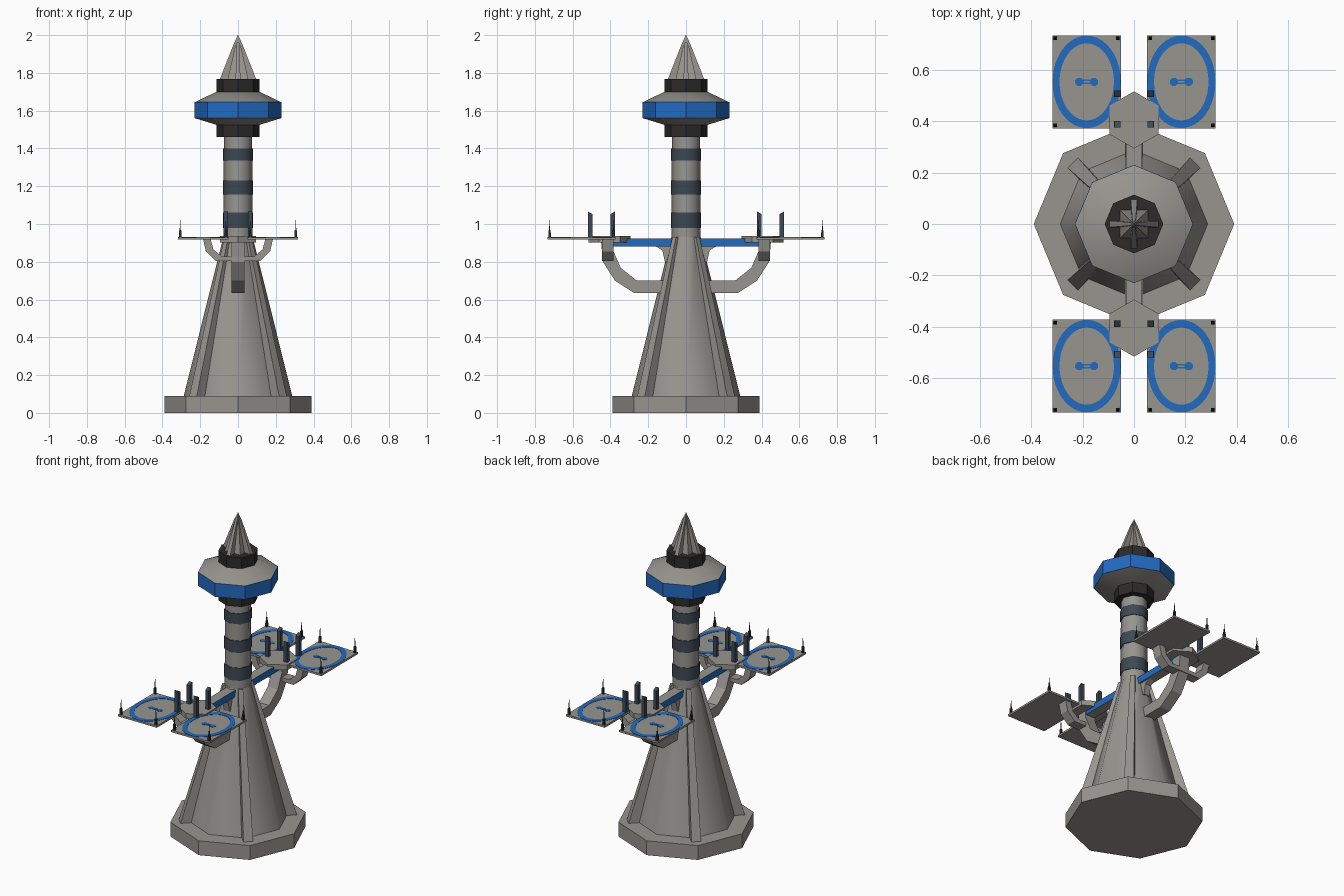
import bpy, bmesh, math
from mathutils import Vector

if "Cube" in bpy.data.objects:
    bpy.data.objects.remove(bpy.data.objects["Cube"])


def material(name, rgb):
    m = bpy.data.materials.new(name)
    m.diffuse_color = (*rgb, 1)
    m.use_nodes = True
    m.node_tree.nodes["Principled BSDF"].inputs["Base Color"].default_value = m.diffuse_color
    return m


GREY = material("concrete grey", (0.31, 0.30, 0.275))
BLUE = material("signal blue", (0.016, 0.145, 0.53))
SLATE = material("slate glass", (0.047, 0.066, 0.088))
DARK = material("dark metal", (0.025, 0.024, 0.023))


def finish(name, bm, mats, smooth=False):
    bmesh.ops.recalc_face_normals(bm, faces=bm.faces)
    me = bpy.data.meshes.new(name)
    bm.to_mesh(me)
    bm.free()
    for m in mats:
        me.materials.append(m)
    ob = bpy.data.objects.new(name, me)
    bpy.context.collection.objects.link(ob)
    if smooth:
        bpy.context.view_layer.objects.active = ob
        ob.select_set(True)
        bpy.ops.object.shade_smooth_by_angle(angle=math.radians(50))
        ob.select_set(False)
    return ob


def loft(name, rings, mats, smooth=False):
    """Join rings of points into a capped solid."""
    bm = bmesh.new()
    vs = [[bm.verts.new(p) for p in ring] for ring in rings]
    n = len(rings[0])
    for a, b in zip(vs, vs[1:]):
        for i in range(n):
            j = (i + 1) % n
            bm.faces.new((a[i], a[j], b[j], b[i]))
    bm.faces.new(vs[0])
    bm.faces.new(vs[-1])
    return finish(name, bm, mats, smooth)


def ngon(r, z, n=8, cx=0, cy=0, turn=0.0):
    return [(cx + r * math.cos(turn + math.tau * i / n),
             cy + r * math.sin(turn + math.tau * i / n), z) for i in range(n)]


def turned(name, profile, mat, n=8, smooth=False, cx=0, cy=0, turn=0.0):
    return loft(name, [ngon(r, z, n, cx, cy, turn) for r, z in profile], [mat], smooth)


def box(name, x0, x1, y0, y1, z0, z1, mat):
    return loft(name, [[(x0, y0, z), (x1, y0, z), (x1, y1, z), (x0, y1, z)]
                       for z in (z0, z1)], [mat])


def fin(name, section, angle, mat):
    """Upright blade: section points are (radius, z, half width)."""
    c, s = math.cos(angle), math.sin(angle)
    return loft(name, [[(r * c - k * w * s, r * s + k * w * c, z) for r, z, w in section]
                       for k in (-1, 1)], [mat])


# Base and tapered tower
turned("base_slab", [(0.39, 0), (0.39, 0.09)], GREY)
turned("tower_cone", [(0.287, 0.09), (0.078, 0.93)], GREY, smooth=True)
for i in range(4):
    fin("tower_rib", [(0.2, 0.09, 0.028), (0.336, 0.09, 0.028),
                      (0.088, 0.93, 0.014), (0.04, 0.93, 0.014)],
        math.radians(45 + 90 * i), GREY)

# Shaft with window bands
turned("shaft", [(0.077, 0.9), (0.075, 1.47)], GREY, smooth=True)
for z0, z1 in ((0.98, 1.06), (1.155, 1.23), (1.335, 1.40)):
    turned("window_band", [(0.08, z0), (0.08, z1)], SLATE, smooth=True)

# Observation saucer
turned("lower_collar", [(0.114, 1.46), (0.114, 1.53)], DARK)
turned("saucer_underside", [(0.114, 1.525), (0.228, 1.56)], GREY, smooth=True)
turned("saucer_rim", [(0.23, 1.56), (0.23, 1.645)], BLUE)
turned("saucer_roof", [(0.228, 1.645), (0.114, 1.70)], GREY, smooth=True)
turned("upper_collar", [(0.114, 1.70), (0.114, 1.768)], DARK)

# Finned spire
turned("spire_core", [(0.078, 1.765), (0.002, 2.0)], GREY, n=4, turn=math.pi / 4)
for i in range(4):
    fin("spire_fin", [(0, 1.765, 0.013), (0.097, 1.765, 0.013),
                      (0.022, 1.955, 0.007), (0, 2.0, 0.001)], i * math.pi / 2, GREY)


def ring_plate(name, cx, cy, outer, inner, z0, z1, mat, n=40):
    """Flat elliptical ring."""
    bm = bmesh.new()
    loops = []
    for (a, b), z in ((outer, z0), (outer, z1), (inner, z1), (inner, z0)):
        loops.append([bm.verts.new((cx + a * math.cos(math.tau * i / n),
                                    cy + b * math.sin(math.tau * i / n), z)) for i in range(n)])
    for k in range(4):
        a, b = loops[k], loops[(k + 1) % 4]
        for i in range(n):
            j = (i + 1) % n
            bm.faces.new((a[i], a[j], b[j], b[i]))
    return finish(name, bm, [mat])


# Strut outlines: outer curve then inner curve back
ARM_OUT = [(0.08, 0.635), (0.275, 0.635), (0.376, 0.70), (0.44, 0.80), (0.45, 0.91)]
ARM_IN = [(0.39, 0.91), (0.386, 0.86), (0.345, 0.767), (0.26, 0.70), (0.08, 0.70)]
YOKE_OUT = [(0.185, 0.92), (0.17, 0.855), (0.116, 0.803)]
YOKE_IN = [(0.085, 0.828), (0.13, 0.865), (0.145, 0.92)]


def strip(name, outer, inner, place, lo, hi, mat):
    """Extruded strut made of quads between two matching curves."""
    bm = bmesh.new()
    rings = [[bm.verts.new(place(*p, d)) for p, d in ((o, lo), (o, hi), (i, hi), (i, lo))]
             for o, i in zip(outer, inner)]
    for a, b in zip(rings, rings[1:]):
        for i in range(4):
            j = (i + 1) % 4
            bm.faces.new((a[i], a[j], b[j], b[i]))
    bm.faces.new(rings[0])
    bm.faces.new(rings[-1])
    return finish(name, bm, [mat])


for s in (-1, 1):
    # Curved support arm, cross yoke and beam bracket
    strip("support_arm", ARM_OUT, ARM_IN[::-1],
          lambda y, z, d: (d, s * y, z), -0.035, 0.035, GREY)
    strip("cross_yoke", YOKE_OUT + [(-x, z) for x, z in YOKE_OUT[::-1]],
          YOKE_IN[::-1] + [(-x, z) for x, z in YOKE_IN],
          lambda x, z, d: (x, s * d, z), 0.385, 0.445, GREY)
    strip("beam_bracket", [(0.07, 0.885), (0.11, 0.885), (0.165, 0.885)],
          [(0.07, 0.79), (0.112, 0.80), (0.125, 0.86)],
          lambda y, z, d: (d, s * y, z), -0.02, 0.02, GREY)

    # Bridge beam with blue sides
    beam = box("bridge_beam", -0.031, 0.031, s * 0.05, s * 0.39, 0.88, 0.922, BLUE)
    beam.data.materials.append(GREY)
    for f in beam.data.polygons:
        f.material_index = 1 if abs(f.normal.z) > 0.5 else 0

    # Hexagonal hub with pylons
    turned("hub_platform", [(0.111, 0.903), (0.111, 0.936)], GREY, n=6,
           cy=s * 0.405, turn=math.pi / 2)
    for x in (-0.065, 0.065):
        for y in (0.388, 0.507):
            w = 0.012
            yc = s * y
            bottom = [(x - w, yc - w, 0.92), (x + w, yc - w, 0.92),
                      (x + w, yc + w, 0.92), (x - w, yc + w, 0.92)]
            top = [(px * 0.97 + x * 0.03, py, 1.066 if (py - yc) * s * (y - 0.45) > 0 else 1.052)
                   for px, py, _ in bottom]
            loft("pylon", [bottom, top], [SLATE])

    # Landing pads with ring, centre mark and corner beacons
    for t in (-1, 1):
        cx, cy = t * 0.184, s * 0.553
        box("landing_pad", cx - 0.134, cx + 0.134, cy - 0.181, cy + 0.181, 0.917, 0.929, GREY)
        ring_plate("pad_ring", cx, cy, (0.133, 0.18), (0.106, 0.15), 0.926, 0.931, BLUE)
        for k in (-1, 1):
            turned("pad_mark_end", [(0.017, 0.926), (0.017, 0.931)], BLUE,
                   cx=cx + k * 0.029, cy=cy, turn=math.pi / 8)
            box("pad_mark_bar", cx - 0.03, cx + 0.03, cy + k * 0.006 - 0.003,
                cy + k * 0.006 + 0.003, 0.926, 0.931, BLUE)
        for bx, by in ((0.306, 0.722), (0.064, 0.722), (0.306, 0.385)):
            turned("corner_beacon", [(0.010, 0.925), (0.008, 0.965), (0.004, 0.968), (0.001, 1.02)],
                   DARK, n=4, cx=t * bx, cy=s * by, turn=math.pi / 4)
